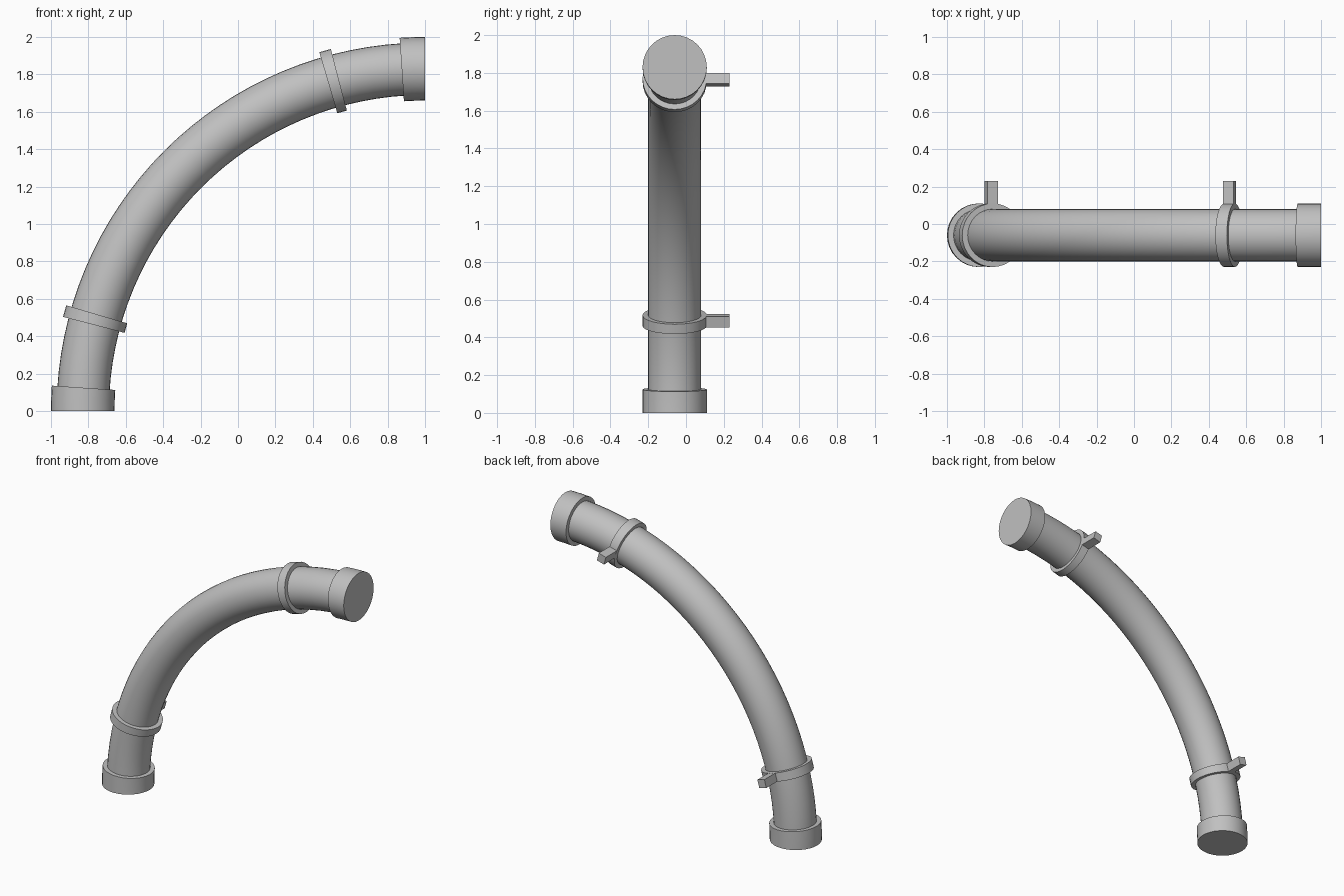
import bpy, bmesh, math

cube = bpy.data.objects.get("Cube")
if cube:
    bpy.data.objects.remove(cube, do_unlink=True)

BEND = 1.83        # radius of the quarter bend, centred on x = 1, z = 0
AXIS_Y = -0.06     # depth of the pipe's centre line
SIDES = 32

grey = bpy.data.materials.new("pipe_grey")
grey.use_nodes = True
colour = (0.53, 0.53, 0.53, 1)
grey.diffuse_color = colour
grey.node_tree.nodes["Principled BSDF"].inputs["Base Color"].default_value = colour


def bend_point(angle, r):
    return 1 - r * math.cos(angle), r * math.sin(angle)


def finish(bm, name):
    bmesh.ops.recalc_face_normals(bm, faces=bm.faces)
    mesh = bpy.data.meshes.new(name)
    bm.to_mesh(mesh)
    bm.free()
    mesh.materials.append(grey)
    obj = bpy.data.objects.new(name, mesh)
    bpy.context.collection.objects.link(obj)
    bpy.ops.object.select_all(action='DESELECT')
    obj.select_set(True)
    bpy.context.view_layer.objects.active = obj
    bpy.ops.object.shade_smooth_by_angle(angle=math.radians(40))
    return obj


def bent_tube(name, radius, start, end, steps):
    """Closed round bar swept along the bend between two angles."""
    bm = bmesh.new()
    rings = []
    for i in range(steps + 1):
        a = start + (end - start) * i / steps
        ring = []
        for s in range(SIDES):
            t = math.tau * s / SIDES
            x, z = bend_point(a, BEND + radius * math.cos(t))
            ring.append(bm.verts.new((x, AXIS_Y + radius * math.sin(t), z)))
        rings.append(ring)
    for lower, upper in zip(rings, rings[1:]):
        for s in range(SIDES):
            n = (s + 1) % SIDES
            bm.faces.new((lower[s], lower[n], upper[n], upper[s]))
    bm.faces.new(rings[0])
    bm.faces.new(rings[-1])
    return finish(bm, name)


def bracket(name, angle):
    """Square wall stub standing out behind a clamp."""
    bm = bmesh.new()
    bmesh.ops.create_cube(bm, size=1)
    front, back, width = 0.08, 0.23, 0.058
    bmesh.ops.scale(bm, vec=(width, back - front, width), verts=bm.verts)
    obj = finish(bm, name)
    x, z = bend_point(angle, BEND)
    obj.location = (x, (front + back) / 2, z)
    obj.rotation_euler = (0, angle, 0)


# Main pipe
quarter = math.pi / 2
bent_tube("pipe", 0.14, 0.01, quarter - 0.01, 32)

# End collars, clamps and wall brackets
collar = 0.068
clamp = math.radians(15.5)
half = 0.016
bent_tube("lower_collar", 0.17, 0, collar, 2)
bent_tube("upper_collar", 0.17, quarter - collar, quarter, 2)
for label, angle in (("lower", clamp), ("upper", quarter - clamp)):
    bent_tube(label + "_clamp", 0.17, angle - half, angle + half, 1)
    bracket(label + "_bracket", angle)
